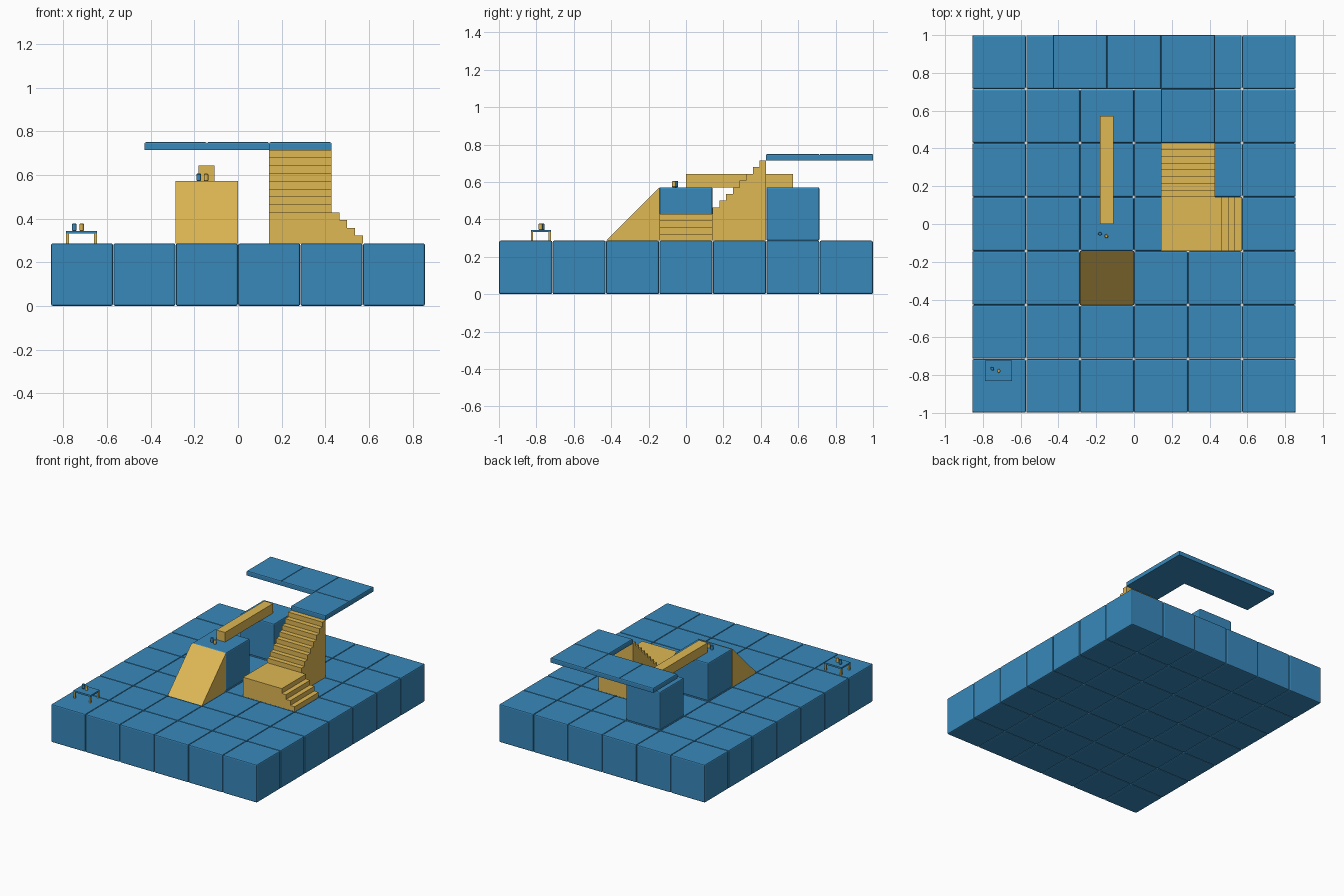
import bpy
import bmesh
from mathutils import Vector

cube = bpy.data.objects.get("Cube")
if cube:
    bpy.data.objects.remove(cube)

U = 2 / 7          # one tile of the course
STEP = U / 8       # stair tread and riser


def material(name, colour):
    mat = bpy.data.materials.new(name)
    mat.use_nodes = True
    mat.diffuse_color = (*colour, 1)
    mat.node_tree.nodes["Principled BSDF"].inputs["Base Color"].default_value = (*colour, 1)
    return mat


BLUE = material("blue", (0.04, 0.25, 0.5))
TAN = material("tan", (0.74, 0.48, 0.09))


def finish(name, bm, mat):
    bmesh.ops.recalc_face_normals(bm, faces=bm.faces)
    mesh = bpy.data.meshes.new(name)
    bm.to_mesh(mesh)
    bm.free()
    mesh.materials.append(mat)
    obj = bpy.data.objects.new(name, mesh)
    bpy.context.collection.objects.link(obj)
    return obj


def box(name, low, high, mat, bevel=0, top_only=False):
    low, high = Vector(low), Vector(high)
    bm = bmesh.new()
    bmesh.ops.create_cube(bm, size=1)
    for v in bm.verts:
        v.co = (low + high) / 2 + v.co * (high - low)
    if bevel:
        mid = (low.z + high.z) / 2
        edges = [e for e in bm.edges
                 if not top_only or all(v.co.z > mid for v in e.verts)]
        bmesh.ops.bevel(bm, geom=edges, offset=bevel, segments=2,
                        profile=0.5, affect='EDGES')
    return finish(name, bm, mat)


def extrude(name, profile, offset, mat):
    bm = bmesh.new()
    face = bm.faces.new([bm.verts.new(p) for p in profile])
    new = bmesh.ops.extrude_face_region(bm, geom=[face])["geom"]
    bmesh.ops.translate(bm, vec=offset,
                        verts=[g for g in new if isinstance(g, bmesh.types.BMVert)])
    return finish(name, bm, mat)


def block(name, i, j, level):
    # i, j count tiles from the front left corner
    x, y, z = (i - 3) * U, (j - 3.5) * U, level * U
    g = 0.001
    box(name, (x + g, y + g, z), (x + U - g, y + U - g, z + U), BLUE, 0.008)


# Floor of bevelled blocks and the two raised blocks
for i in range(6):
    for j in range(7):
        block(f"floor_block_{i}_{j}", i, j, 0)
block("front_raised_block", 2, 3, 1)
block("back_raised_block", 2, 5, 1)

# Overhead walkway of thin slabs
for n, (i, j) in enumerate([(1.5, 6), (2.5, 6), (3.5, 6), (3.5, 5)]):
    x, y = (i - 3) * U, (j - 3.5) * U
    box(f"walkway_slab_{n}", (x, y, 2.5 * U), (x + U, y + U, 2.5 * U + STEP),
        BLUE, 0.008, True)

# Ramp up to the front raised block
extrude("ramp", [(-U, -1.5 * U, U), (-U, -U / 2, U), (-U, -U / 2, 2 * U)],
        (U, 0, 0), TAN)

# Beam bridging the raised blocks
box("beam", (-0.18, 0, 2 * U), (-0.108, 2 * U, 2 * U + 0.072), TAN)

# Lower stairs with landing, climbing towards -x
lower = [(U / 2, -U / 2, U), (2 * U, -U / 2, U)]
for k in range(4):
    x = 2 * U - k * STEP
    z = U + (k + 1) * STEP
    lower += [(x, -U / 2, z)]
    if k < 3:
        lower += [(x - STEP, -U / 2, z)]
lower += [(U / 2, -U / 2, 1.5 * U)]
extrude("lower_stairs", lower, (0, U, 0), TAN)

# Upper stairs, climbing towards the back
upper = [(U / 2, 1.5 * U, U), (U / 2, U / 2, U)]
for k in range(8):
    y, z = U / 2 + k * STEP, 1.5 * U + (k + 1) * STEP
    upper += [(U / 2, y, z), (U / 2, y + STEP, z)]
extrude("upper_stairs", upper, (U, 0, 0), TAN)

# Table
X0, X1, Y0, Y1, TOP = -0.788, -0.646, -0.83, -0.722, 0.343
box("table_top", (X0, Y0, TOP - 0.012), (X1, Y1, TOP), BLUE)
W = 0.013
for sx, x in (("right", X0), ("left", X1 - W)):
    for sy, y in (("front", Y0), ("back", Y1 - W)):
        box(f"table_leg_{sy}_{sx}", (x, y, U), (x + W, y + W, TOP - 0.012), TAN)


# Pairs of small canisters
def canister(name, x, y, z, mat):
    bm = bmesh.new()
    bmesh.ops.create_cone(bm, cap_ends=True, segments=12, radius1=0.01,
                          radius2=0.01, depth=0.034)
    rims = [e for e in bm.edges if abs(e.verts[0].co.z - e.verts[1].co.z) < 0.001]
    bmesh.ops.bevel(bm, geom=rims, offset=0.003, segments=1, affect='EDGES')
    bmesh.ops.translate(bm, vec=(x, y, z + 0.017), verts=bm.verts)
    finish(name, bm, mat)


for place, x, y, z in (("table", -0.75, -0.766, TOP), ("block", -0.18, -0.052, 2 * U)):
    canister(f"{place}_blue_canister", x, y, z, BLUE)
    canister(f"{place}_tan_canister", x + 0.034, y - 0.012, z, TAN)
